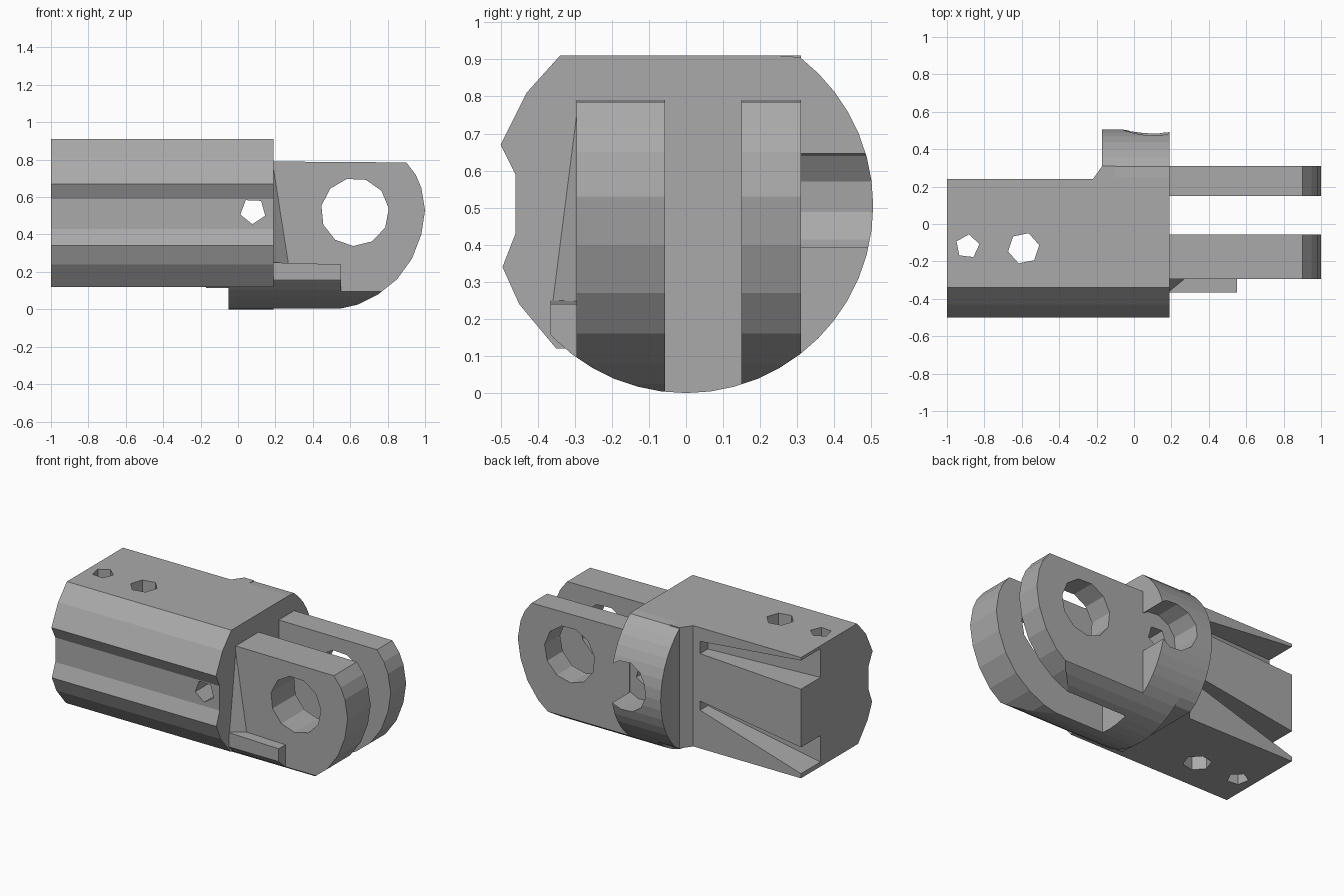
import bpy
import bmesh
from math import sin, cos, pi
from mathutils import Vector

if "Cube" in bpy.data.objects:
    bpy.data.objects.remove(bpy.data.objects["Cube"])

grey = bpy.data.materials.new("plain grey")
grey.use_nodes = True
COLOUR = (0.4, 0.4, 0.4, 1)
grey.diffuse_color = COLOUR
grey.node_tree.nodes["Principled BSDF"].inputs["Base Color"].default_value = COLOUR


def finish(name, bm):
    bmesh.ops.recalc_face_normals(bm, faces=bm.faces)
    mesh = bpy.data.meshes.new(name)
    bm.to_mesh(mesh)
    bm.free()
    mesh.materials.append(grey)
    obj = bpy.data.objects.new(name, mesh)
    bpy.context.collection.objects.link(obj)
    return obj


def prism(name, outline, axis, lo, hi):
    """Extrude an outline along an axis; x takes (y, z), y takes (x, z), z takes (x, y)."""
    place = {"x": lambda a, b, t: (t, a, b),
             "y": lambda a, b, t: (a, t, b),
             "z": lambda a, b, t: (a, b, t)}[axis]
    bm = bmesh.new()
    rings = [[bm.verts.new(place(a, b, t)) for a, b in outline] for t in (lo, hi)]
    for ring in rings:
        bm.faces.new(ring)
    n = len(outline)
    for i in range(n):
        j = (i + 1) % n
        bm.faces.new((rings[0][i], rings[0][j], rings[1][j], rings[1][i]))
    return finish(name, bm)


def hull(name, points):
    bm = bmesh.new()
    for p in points:
        bm.verts.new(p)
    bmesh.ops.convex_hull(bm, input=bm.verts)
    return finish(name, bm)


def ngon(cx, cy, r, sides, turn=0.0):
    return [(cx + r * cos(turn + 2 * pi * i / sides),
             cy + r * sin(turn + 2 * pi * i / sides)) for i in range(sides)]


def combine(obj, other, operation):
    """Apply a boolean and drop the helper."""
    mod = obj.modifiers.new("combine", "BOOLEAN")
    mod.operation, mod.solver, mod.object = operation, "EXACT", other
    graph = bpy.context.evaluated_depsgraph_get()
    mesh = bpy.data.meshes.new_from_object(obj.evaluated_get(graph))
    obj.modifiers.clear()
    obj.data = mesh
    bpy.data.objects.remove(other)


END = 0.19      # where the body meets the prongs
TOP = 0.91

# Body: long section with a shallow groove along the front
body = prism("body", [(0.24, TOP), (-0.34, TOP), (-0.43, 0.81), (-0.5, 0.67),
                      (-0.46, 0.59), (-0.46, 0.43), (-0.495, 0.34),
                      (-0.45, 0.24), (-0.35, 0.12), (0.24, 0.12)], "x", -1, END)

# Collar: round section, stepped at the back and underneath
circle = ngon(0, 0.505, 0.505, 48)
upper = [(max(y, -0.33), min(max(z, 0.115), TOP)) for y, z in circle]
collar_upper = hull("collar_upper", [(x, y, z) for x in (-0.17, END) for y, z in upper])
lower = [(y, z) for y, z in circle if z < 0.3]
collar_lower = hull("collar_lower", [(x, y, z) for x in (-0.05, END) for y, z in lower])
ramp = prism("ramp", [(-0.22, 0.2), (-0.22, 0.24), (-0.17, 0.31), (-0.1, 0.31),
                      (-0.1, 0.2)], "z", 0.12, TOP)
for part in (collar_upper, collar_lower, ramp):
    combine(body, part, "UNION")

# Tapered slots along the back, widening towards the open end
for near, far in (((0.74, 0.82), (0.70, 0.895)), ((0.37, 0.43), (0.135, 0.315))):
    slot = hull("slot", [(-0.27, y, z) for y in (0.16, 0.3) for z in near]
                + [(-1.05, y, z) for y in (0.03, 0.3) for z in far])
    combine(body, slot, "DIFFERENCE")

# Drilled holes and the round pocket at the back of the collar
for cx, cy, r, sides in ((-0.89, -0.12, 0.065, 5), (-0.59, -0.13, 0.085, 6)):
    combine(body, prism("drill", ngon(cx, cy, r, sides, 0.2), "z", -0.2, 1.2), "DIFFERENCE")
combine(body, prism("drill", ngon(0.08, 0.525, 0.07, 5, 0.9), "y", -0.7, 0.7), "DIFFERENCE")
combine(body, prism("pocket", ngon(0.1, 0.52, 0.16, 12, 0.2), "y", 0.305, 0.7), "DIFFERENCE")

# Prongs: flat top, rounded end, trimmed to the round section, with a cross hole
side = [(END, 0), (0.53, 0), (0.64, 0.025), (0.75, 0.08), (0.85, 0.16), (0.93, 0.27),
        (0.98, 0.4), (1, 0.53), (0.98, 0.65), (0.95, 0.72), (0.9, 0.785), (END, 0.79)]
for name, lo, hi in (("front_prong", -0.295, -0.057), ("back_prong", 0.15, 0.31)):
    prong = prism(name, side, "y", lo, hi)
    combine(prong, prism("trim", circle, "x", 0, 1.2), "INTERSECT")
    combine(prong, prism("bore", ngon(0.625, 0.52, 0.182, 11, 0.1), "y", -0.6, 0.6),
            "DIFFERENCE")

# Small ledge and web beside the front prong
ledge = prism("ledge", [(END, 0.05), (0.55, 0.08), (0.55, 0.24), (END, 0.25)],
              "y", -0.365, -0.295)
combine(ledge, prism("trim", circle, "x", 0, 1.2), "INTERSECT")
hull("web", [(END, -0.295, 0.75), (END, -0.36, 0.24), (0.27, -0.295, 0.24),
             (END, -0.295, 0.24)])
